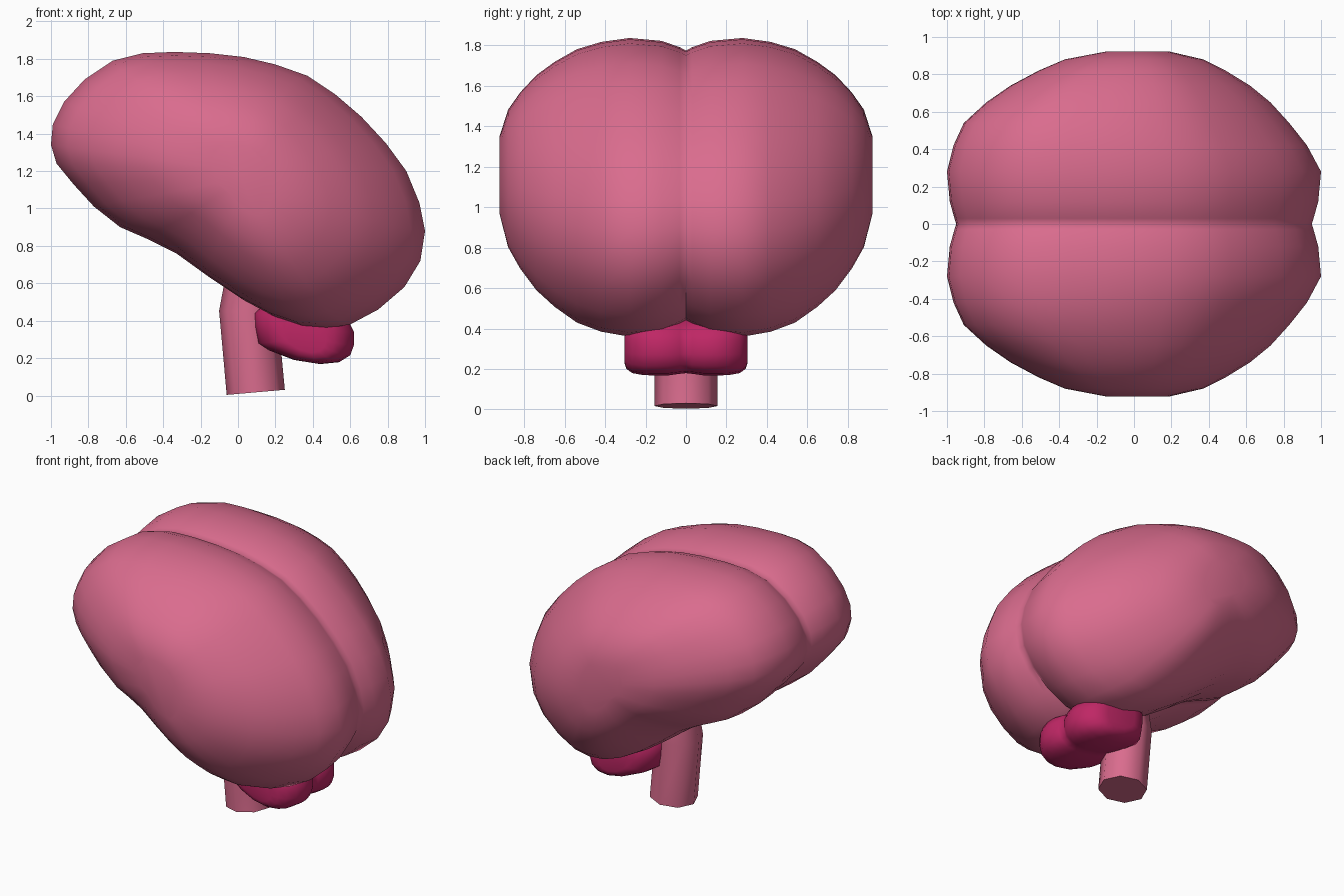
import bpy, bmesh, math
from mathutils import Vector

if "Cube" in bpy.data.objects:
    bpy.data.objects.remove(bpy.data.objects["Cube"])


def material(name, rgb):
    m = bpy.data.materials.new(name)
    m.diffuse_color = (*rgb, 1)
    m.use_nodes = True
    m.node_tree.nodes["Principled BSDF"].inputs["Base Color"].default_value = m.diffuse_color
    return m


PINK = material("pink", (0.70, 0.15, 0.27))
MAGENTA = material("magenta", (0.52, 0.02, 0.13))


def finish(bm, name, mat, angle, mirror=False):
    bmesh.ops.recalc_face_normals(bm, faces=bm.faces[:])
    me = bpy.data.meshes.new(name)
    bm.to_mesh(me)
    bm.free()
    ob = bpy.data.objects.new(name, me)
    bpy.context.collection.objects.link(ob)
    me.materials.append(mat)
    bpy.context.view_layer.objects.active = ob
    ob.select_set(True)
    if mirror:
        md = ob.modifiers.new("Mirror", 'MIRROR')
        md.use_axis = (False, True, False)
        bpy.ops.object.modifier_apply(modifier="Mirror")
    bpy.ops.object.shade_smooth_by_angle(angle=math.radians(angle))
    ob.select_set(False)
    return ob


def loft(rings, start_cap=False, end_cap=True):
    """Skin a list of equal-length point rings."""
    bm = bmesh.new()
    vs = [[bm.verts.new(p) for p in r] for r in rings]
    n = len(rings[0])
    for a, b in zip(vs, vs[1:]):
        for i in range(n):
            j = (i + 1) % n
            bm.faces.new((a[i], a[j], b[j], b[i]))
    if start_cap:
        bm.faces.new(vs[0])
    if end_cap:
        bm.faces.new(vs[-1])
    return bm


def lobes(name, outline, centre, layers, mat):
    """Side outline shrunk in layers outward along y, mirrored to two lobes."""
    cx, cz = centre
    rings = [[(cx + dx + (x - cx) * sx, y, cz + (z - cz) * sz) for x, z in outline]
             for y, sx, sz, dx in layers]
    return finish(loft(rings), name, mat, 60, mirror=True)


# cerebrum: two hemispheres meeting in a groove
cerebrum_outline = [
    (-1, 1.34), (-.99, 1.45), (-.93, 1.57), (-.82, 1.69), (-.67, 1.79), (-.51, 1.83),
    (-.34, 1.837), (-.15, 1.83), (.03, 1.81), (.2, 1.77), (.37, 1.71), (.52, 1.61),
    (.66, 1.49), (.79, 1.35), (.9, 1.2), (.97, 1.03), (1, .88), (.975, .72),
    (.89, .58), (.75, .46), (.6, .38), (.48, .36), (.35, .37), (.2, .42),
    (.03, .51), (-.15, .63), (-.33, .76), (-.48, .835), (-.63, .9), (-.77, 1.01),
    (-.88, 1.13), (-.97, 1.24)]
lobes("cerebrum", cerebrum_outline, (0, 1.18), [
    (0, .95, .905, 0), (.03, .96, .93, 0), (.12, .985, .978, 0), (.28, 1, 1, 0),
    (.42, .945, .97, -.02), (.54, .87, .915, -.04), (.65, .76, .82, -.03),
    (.74, .64, .72, -.02), (.82, .50, .59, -.01), (.88, .37, .46, 0),
    (.922, .17, .26, .02)], PINK)

# cerebellum: two small lobes below the back
cerebellum_outline = [
    (.09, .44), (.095, .36), (.11, .28), (.17, .24), (.3, .19), (.44, .168),
    (.54, .178), (.6, .215), (.62, .27), (.62, .34), (.59, .40), (.5, .45),
    (.35, .50), (.18, .52)]
lobes("cerebellum", cerebellum_outline, (.36, .33), [
    (0, .86, .93, 0), (.03, .93, .95, 0), (.09, .99, 1, 0), (.15, 1, 1, 0),
    (.21, .93, .99, 0), (.265, .78, .93, 0), (.295, .6, .8, 0),
    (.305, .42, .62, 0)], MAGENTA)

# brain stem: slightly bent octagonal tube
stem = []
for x, z, tilt in [(.095, .017, 5), (.055, .45, -1), (.10, .68, -12), (.16, .9, -15)]:
    t = math.radians(tilt)
    ring = []
    for k in range(8):
        a = k * math.tau / 8
        u = .156 * math.cos(a)
        ring.append((x + u * math.cos(t), .156 * math.sin(a), z + u * math.sin(t)))
    stem.append(ring)
finish(loft(stem, start_cap=True), "brain_stem", PINK, 60)
